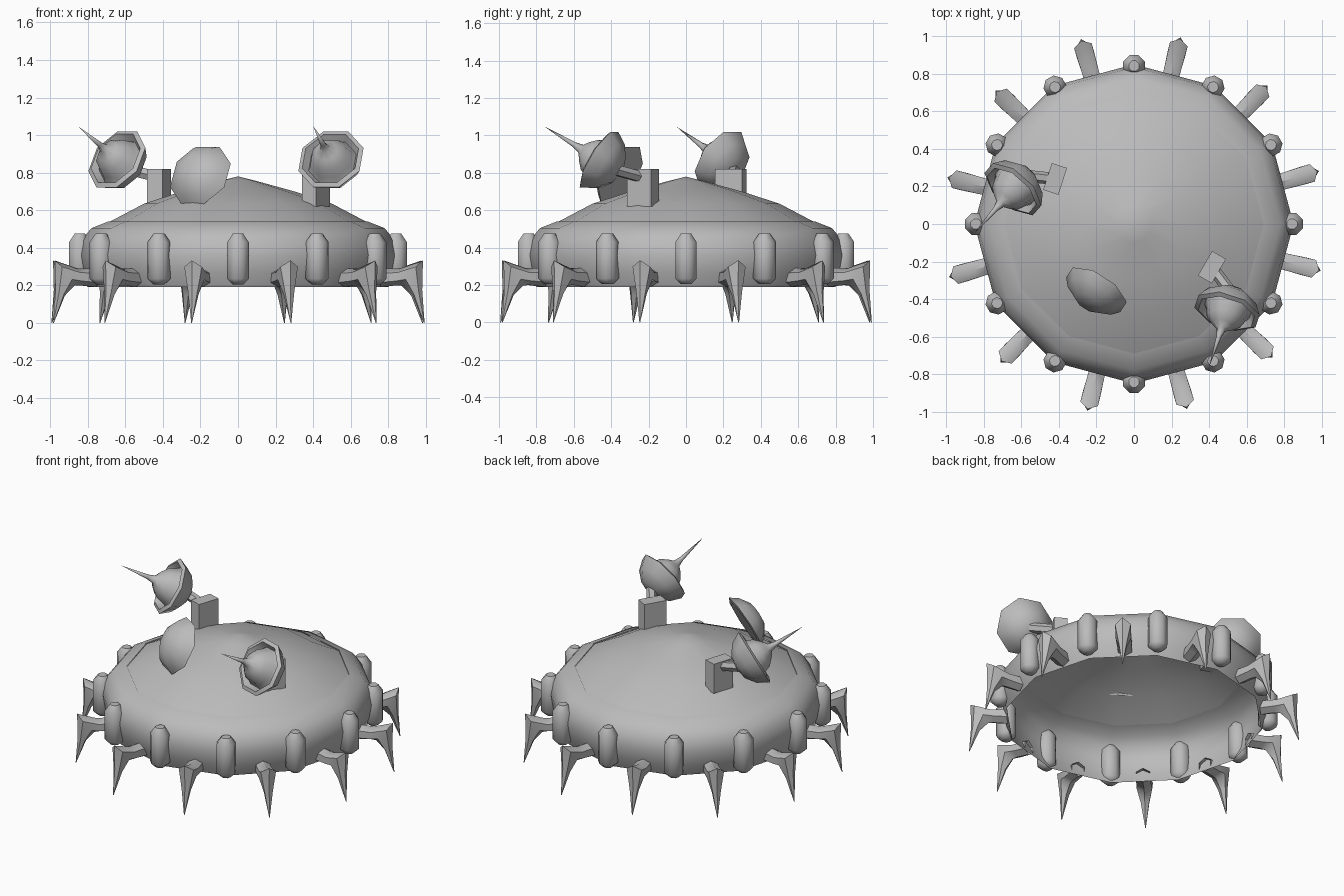
import bpy, bmesh, math
from mathutils import Vector, Matrix

if "Cube" in bpy.data.objects:
    bpy.data.objects.remove(bpy.data.objects["Cube"])

GREY = (0.5, 0.5, 0.5, 1)
grey = bpy.data.materials.new("plain_grey")
grey.use_nodes = True
grey.diffuse_color = GREY
grey.node_tree.nodes["Principled BSDF"].inputs["Base Color"].default_value = GREY


def finish(name, bm, matrix=None, angle=50):
    """Turn a bmesh into a named, smooth shaded object."""
    bmesh.ops.remove_doubles(bm, verts=bm.verts, dist=0.0005)
    bmesh.ops.recalc_face_normals(bm, faces=bm.faces)
    if matrix:
        bm.transform(matrix)
    mesh = bpy.data.meshes.new(name)
    bm.to_mesh(mesh)
    bm.free()
    mesh.materials.append(grey)
    obj = bpy.data.objects.new(name, mesh)
    bpy.context.collection.objects.link(obj)
    bpy.ops.object.select_all(action="DESELECT")
    obj.select_set(True)
    bpy.context.view_layer.objects.active = obj
    bpy.ops.object.shade_smooth_by_angle(angle=math.radians(angle))
    return obj


def skin(bm, rings, caps=(False, False)):
    """Join rings of points into a tube."""
    rows = [[bm.verts.new(p) for p in ring] for ring in rings]
    n = len(rows[0])
    for a, b in zip(rows, rows[1:]):
        for i in range(n):
            j = (i + 1) % n
            bm.faces.new((a[i], a[j], b[j], b[i]))
    if caps[0]:
        bm.faces.new(rows[0])
    if caps[1]:
        bm.faces.new(rows[-1])


def lathe(name, profile, sides, matrix=None, caps=(False, False), angle=50, turn=0.0):
    bm = bmesh.new()
    steps = [2 * math.pi * (i + turn) / sides for i in range(sides)]
    skin(bm, [[(r * math.cos(a), r * math.sin(a), z) for a in steps]
              for r, z in profile], caps)
    return finish(name, bm, matrix, angle)


def aim(origin, direction):
    return Matrix.Translation(origin) @ Vector(direction).to_track_quat("Z", "Y").to_matrix().to_4x4()


def around(degrees):
    return Matrix.Rotation(math.radians(degrees), 4, "Z")


# Open shell: rounded wall and shallow roof
lathe("body_wall", [(0.80, 0.19), (0.835, 0.27), (0.85, 0.36), (0.835, 0.44),
                    (0.78, 0.505), (0.69, 0.54)], 12)
lathe("body_roof", [(0.69, 0.535), (0.5, 0.635), (0.3, 0.70), (0.1, 0.755), (0, 0.78)], 12)

# Capsules on the wall corners
for k in range(12):
    lathe("wall_capsule", [(0.03, 0.205), (0.062, 0.235), (0.062, 0.43), (0.03, 0.475)], 8,
          around(30 * k) @ Matrix.Translation((0.842, 0, 0)), (True, True), turn=0.5)


# Clawed legs between the corners
def leg_ring(x, z, ux, uz, half):
    """Six sided section spanned by an in-plane axis and a half width."""
    return [(x + ux * math.cos(a), half * math.sin(a), z + uz * math.cos(a))
            for a in [math.pi * i / 3 for i in range(6)]]


for k in range(12):
    bm = bmesh.new()
    skin(bm, [leg_ring(0.785, 0.24, 0.0, 0.05, 0.05),
              leg_ring(0.88, 0.245, 0.01, 0.045, 0.053),
              leg_ring(0.96, 0.265, 0.055, 0.067, 0.056),
              leg_ring(0.985, 0.16, 0.026, 0.015, 0.03),
              leg_ring(1.022, 0.0, 0.002, 0.0, 0.002)], (False, True))
    finish("claw_leg", bm, around(16 + 30 * k))


# Dishes with a pointed feed, each on a short post and arm
DISH = [(0, -0.13), (0.08, -0.118), (0.145, -0.07), (0.185, 0), (0.16, 0.012),
        (0.135, -0.03), (0.118, 0.0), (0.10, 0.05), (0.06, 0.09), (0.026, 0.115),
        (0.015, 0.16), (0, 0.357)]


def antenna(side, centre, axis, post, post_turn):
    axis = Vector(axis).normalized()
    centre = Vector(centre)
    lathe(side + "_dish", DISH, 8, aim(centre, axis), turn=0.5)

    bm = bmesh.new()
    bmesh.ops.create_cube(bm, size=1)
    finish(side + "_post", bm, Matrix.Translation((post[0], post[1], 0.72)) @ around(post_turn)
           @ Matrix.Diagonal((0.15, 0.085, 0.2, 1)), 30)

    start = Vector((post[0], post[1], 0.775))
    end = centre - axis * 0.11
    lathe(side + "_arm", [(0.032, 0), (0.032, (end - start).length)], 6,
          aim(start, end - start), (True, True))


antenna("left", (0.495, -0.465, 0.87), (-0.095, -0.295, 0.18), (0.415, -0.23), 60)
antenna("right", (-0.645, 0.185, 0.87), (-0.21, -0.24, 0.18), (-0.42, 0.24), 72)

# Plain reflector bulging towards the front
lathe("front_reflector", [(0, 0.105), (0.08, 0.095), (0.148, 0.05), (0.185, 0),
                          (0.15, -0.005), (0, 0.02)], 8,
      aim((-0.2, -0.35, 0.785), (-0.48, -0.75, 0.45)), turn=0.5)
